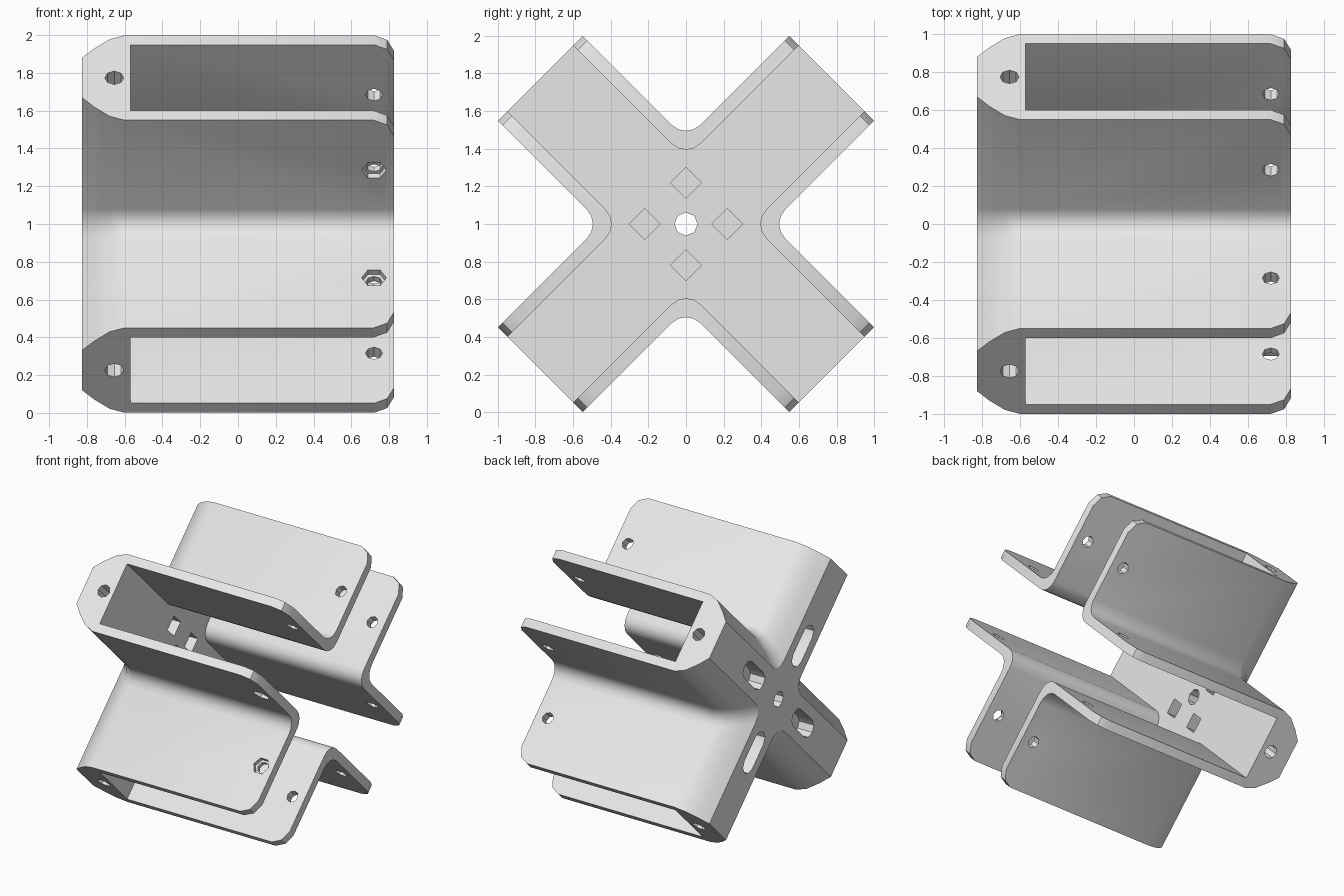
import bpy
import bmesh
from math import pi, cos, sin, radians
from mathutils import Matrix

old = bpy.data.objects.get("Cube")
if old:
    bpy.data.objects.remove(old, do_unlink=True)

ARM = 1.095          # arm length from the axis
HALF = 0.318         # half width of an arm
INNER = 0.247        # half width of the channel
FILLET = 0.11        # rounding in the valleys
BACK, FLOOR, FRONT = -0.825, -0.57, 0.825
ARMS = [radians(a) for a in (45, 135, 225, 315)]
LIFT = Matrix.Translation((0, 0, 1))

plastic = bpy.data.materials.new("light grey plastic")
plastic.use_nodes = True
grey = (0.8, 0.8, 0.8, 1)
plastic.diffuse_color = grey
plastic.node_tree.nodes["Principled BSDF"].inputs["Base Color"].default_value = grey


def finish(bm, name):
    bmesh.ops.recalc_face_normals(bm, faces=bm.faces)
    mesh = bpy.data.meshes.new(name)
    bm.to_mesh(mesh)
    bm.free()
    mesh.materials.append(plastic)
    obj = bpy.data.objects.new(name, mesh)
    bpy.context.collection.objects.link(obj)
    return obj


def cross_loop(bm, x, half, length):
    """One X-shaped ring with rounded valleys at position x."""
    verts = []
    for a in ARMS:
        turn = LIFT @ Matrix.Rotation(a, 4, 'X')
        pts = [(length, -half), (length, half)]
        c = half + FILLET
        for i in range(5):
            t = -pi / 2 - i * pi / 8
            pts.append((c + FILLET * cos(t), c + FILLET * sin(t)))
        verts += [bm.verts.new(turn @ Matrix.Translation((x, u, v)).translation)
                  for u, v in pts]
    return verts


def loft_cross(name, stations):
    bm = bmesh.new()
    rings = [cross_loop(bm, *s) for s in stations]
    for a, b in zip(rings, rings[1:]):
        for i in range(len(a)):
            j = (i + 1) % len(a)
            bm.faces.new((a[i], a[j], b[j], b[i]))
    bm.faces.new(rings[0])
    bm.faces.new(rings[-1])
    return finish(bm, name)


def prism(bm, pts, depth, matrix):
    """Extrude a flat outline along local z, centred on the matrix."""
    low, high = [[bm.verts.new(matrix @ Matrix.Translation((p, q, z)).translation)
                  for p, q in pts] for z in (-depth / 2, depth / 2)]
    n = len(pts)
    for i in range(n):
        j = (i + 1) % n
        bm.faces.new((low[i], low[j], high[j], high[i]))
    bm.faces.new(low[::-1])
    bm.faces.new(high)


def ngon(n, r):
    return [(r * cos(2 * pi * i / n), r * sin(2 * pi * i / n)) for i in range(n)]


def stadium(half_len, r):
    ends = []
    for i in range(10):
        t = -pi / 2 + (i % 5) * pi / 4 + (pi if i > 4 else 0)
        ends.append(((half_len if i < 5 else -half_len) + r * cos(t), r * sin(t)))
    return ends


# Outer shell: softened back edges, rounded tips at the open end
bracket = loft_cross("cross_bracket", [
    (BACK, 0.15, ARM), (-0.76, 0.22, ARM), (-0.68, 0.288, ARM),
    (-0.6, HALF, ARM), (0.72, HALF, ARM),
    (0.79, HALF, ARM - 0.035), (FRONT, HALF, ARM - 0.115)])

# Open channel running through all four arms
channel = loft_cross("channel_cutter", [(FLOOR, INNER, 1.4), (1.0, INNER, 1.4)])

# Bolt holes, back slots and square sockets
holes = bmesh.new()
pockets = bmesh.new()
along_x = Matrix.Rotation(pi / 2, 4, 'Y')
across_arm = Matrix.Rotation(0, 4, 'X')
for k, a in enumerate(ARMS):
    turn = LIFT @ Matrix.Rotation(a, 4, 'X')
    place = Matrix.Translation
    # through both walls of the arm
    prism(holes, ngon(8, 0.045), 0.9, turn @ place((0.72, 0.72, 0)))
    # into the arm tip
    prism(holes, ngon(8, 0.05), 0.5,
          turn @ place((-0.655, ARM, 0)) @ Matrix.Rotation(pi / 2, 4, 'X'))
    # slot in the back face
    prism(holes, stadium(0.1, 0.07), 0.26,
          turn @ place((BACK, 0.44, 0)) @ along_x @ Matrix.Rotation(pi / 2, 4, 'Z'))
    # square socket in the channel floor
    s = 0.058
    prism(holes, [(-s, -s), (s, -s), (s, s), (-s, s)], 0.2,
          turn @ place((FLOOR, 0.155, 0.155)) @ along_x)
    # hexagonal nut seats on the front valley walls
    if k in (1, 2):
        side = HALF if k == 1 else -HALF
        prism(pockets, ngon(6, 0.066), 0.07, turn @ place((0.72, 0.72, side)))
# centre hole
prism(holes, ngon(8, 0.062), 1.0, LIFT @ Matrix.Translation((BACK, 0, 0)) @ along_x)

cutters = [channel, finish(holes, "hole_cutter"), finish(pockets, "nut_seat_cutter")]
bpy.ops.object.select_all(action='DESELECT')
bracket.select_set(True)
bpy.context.view_layer.objects.active = bracket
for cutter in cutters:
    cutter.hide_render = True
    mod = bracket.modifiers.new(cutter.name, 'BOOLEAN')
    mod.operation = 'DIFFERENCE'
    mod.solver = 'EXACT'
    mod.object = cutter
    bpy.ops.object.modifier_apply(modifier=mod.name)
    bpy.data.objects.remove(cutter, do_unlink=True)

bpy.ops.object.shade_smooth_by_angle(angle=radians(30))
